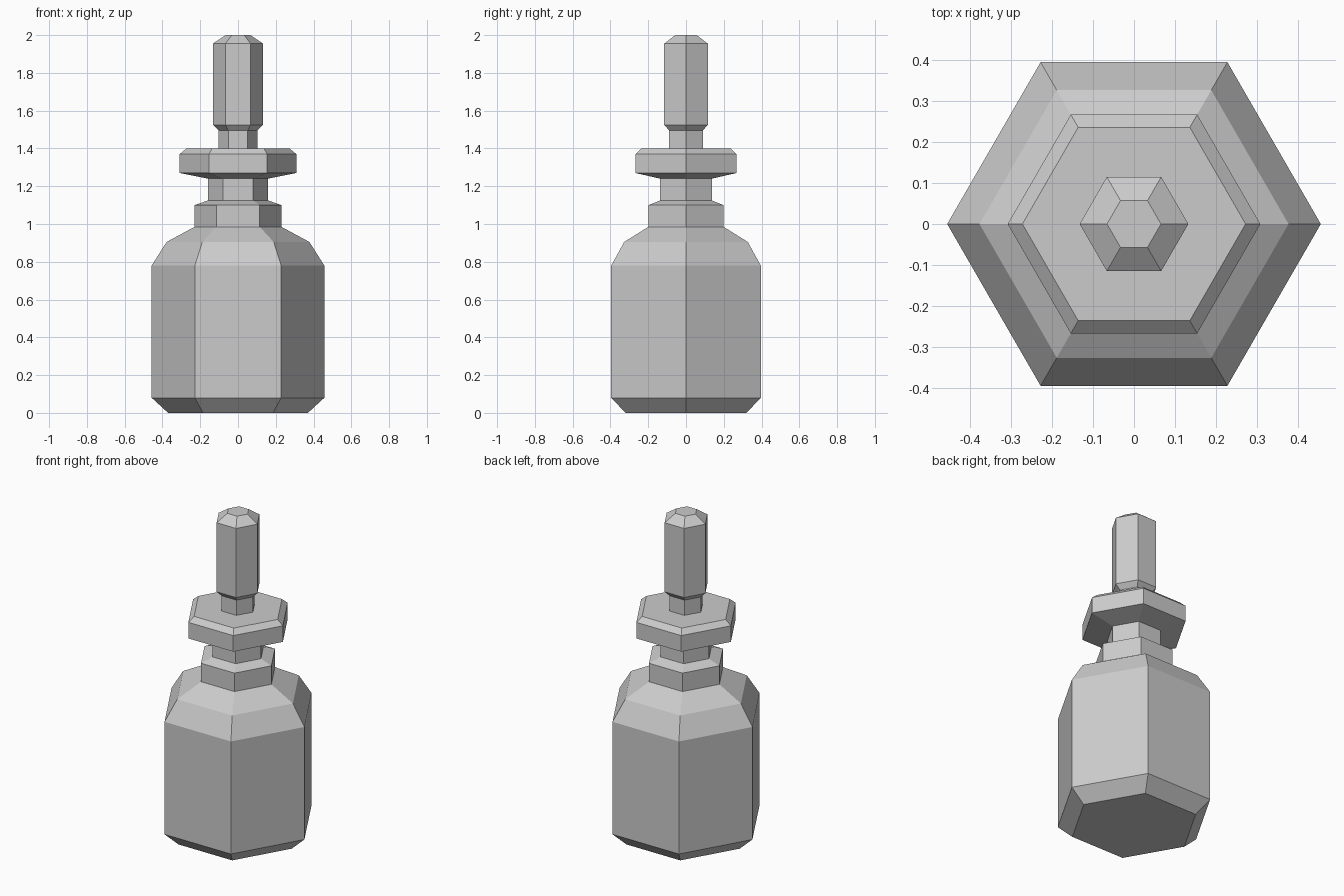
import bpy
import bmesh
from math import cos, sin, tau

SIDES = 6

cube = bpy.data.objects.get("Cube")
if cube:
    bpy.data.objects.remove(cube, do_unlink=True)

grey = bpy.data.materials.new("plain_grey")
grey.use_nodes = True
grey.diffuse_color = (0.6, 0.6, 0.6, 1)
grey.node_tree.nodes["Principled BSDF"].inputs["Base Color"].default_value = (0.6, 0.6, 0.6, 1)


def hex_part(name, profile, cap_bottom=False, cap_top=False):
    """Turn a (radius, height) profile into a flat-faced six-sided part."""
    bm = bmesh.new()
    rings = [[bm.verts.new((r * cos(tau * i / SIDES), r * sin(tau * i / SIDES), z))
              for i in range(SIDES)] for r, z in profile]
    for low, high in zip(rings, rings[1:]):
        for i in range(SIDES):
            j = (i + 1) % SIDES
            bm.faces.new((low[i], low[j], high[j], high[i]))
    if cap_bottom:
        bm.faces.new(rings[0][::-1])
    if cap_top:
        bm.faces.new(rings[-1])
    mesh = bpy.data.meshes.new(name)
    bm.to_mesh(mesh)
    bm.free()
    mesh.materials.append(grey)
    obj = bpy.data.objects.new(name, mesh)
    bpy.context.collection.objects.link(obj)
    return obj


# Bottle body with chamfered base and sloped shoulders
hex_part("bottle_body", [(0.37, 0), (0.457, 0.08), (0.457, 0.78),
                         (0.378, 0.905), (0.23, 0.985)], cap_bottom=True)

# Collar above the shoulders, and the narrow neck
hex_part("collar", [(0.23, 0.985), (0.23, 1.10), (0.158, 1.125)])
hex_part("neck", [(0.158, 1.125), (0.158, 1.24)])

# Wide lip, its flat top running in to the stopper stem
hex_part("lip", [(0.158, 1.24), (0.309, 1.27), (0.309, 1.37),
                 (0.273, 1.40), (0.103, 1.40)])

# Stopper stem and its tall handle
hex_part("stopper_stem", [(0.103, 1.40), (0.103, 1.495)])
hex_part("stopper_handle", [(0.103, 1.495), (0.133, 1.525),
                            (0.133, 1.955), (0.066, 2.0)], cap_top=True)
